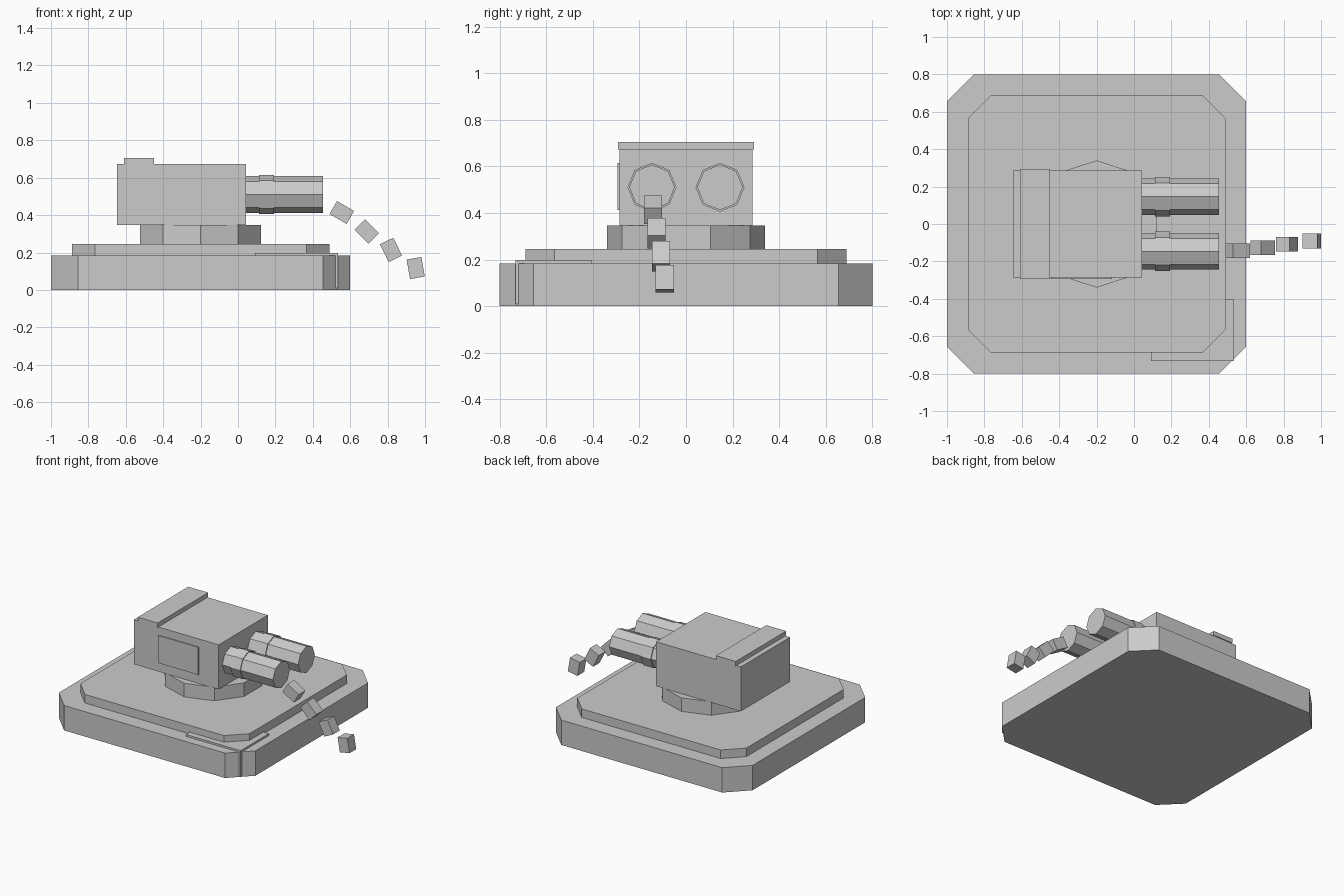
import bpy
import bmesh
from math import radians, cos, sin, pi

cube = bpy.data.objects.get("Cube")
if cube:
    bpy.data.objects.remove(cube, do_unlink=True)

grey = bpy.data.materials.new("plain grey")
grey.use_nodes = True
colour = (0.6, 0.6, 0.6, 1)
grey.diffuse_color = colour
grey.node_tree.nodes["Principled BSDF"].inputs["Base Color"].default_value = colour


def prism(name, outline, z0, z1):
    """Extrude an (x, y) outline from z0 up to z1."""
    bm = bmesh.new()
    face = bm.faces.new([bm.verts.new((x, y, z0)) for x, y in outline])
    top = bmesh.ops.extrude_face_region(bm, geom=[face])["geom"]
    verts = [v for v in top if isinstance(v, bmesh.types.BMVert)]
    bmesh.ops.translate(bm, vec=(0, 0, z1 - z0), verts=verts)
    bmesh.ops.recalc_face_normals(bm, faces=bm.faces)
    mesh = bpy.data.meshes.new(name)
    bm.to_mesh(mesh)
    bm.free()
    mesh.materials.append(grey)
    obj = bpy.data.objects.new(name, mesh)
    bpy.context.collection.objects.link(obj)
    return obj


def rect(x0, x1, y0, y1):
    return [(x0, y0), (x1, y0), (x1, y1), (x0, y1)]


def chamfered(x0, x1, y, c):
    return [(x0 + c, -y), (x1 - c, -y), (x1, c - y), (x1, y - c),
            (x1 - c, y), (x0 + c, y), (x0, y - c), (x0, c - y)]


def polygon(sides, r, cx=0, start=0):
    angles = [start + 2 * pi * i / sides for i in range(sides)]
    return [(cx + r * cos(a), r * sin(a)) for a in angles]


# Stepped base with a corner block standing just proud of it
prism("base", chamfered(-1, 0.6, 0.8, 0.145), 0, 0.183)
prism("upper_base", chamfered(-0.887, 0.49, 0.688, 0.123), 0.183, 0.246)
prism("corner_block", rect(0.09, 0.535, -0.733, -0.405), 0.01, 0.197)

# Turret on a ten-sided ring
prism("turret_ring", polygon(10, 0.34, -0.2, pi / 2), 0.246, 0.346)
prism("turret_body", rect(-0.648, 0.043, -0.286, 0.286), 0.346, 0.673)
prism("roof_plate", rect(-0.61, -0.448, -0.293, 0.293), 0.673, 0.705)
prism("side_panel", rect(-0.445, -0.118, -0.294, -0.28), 0.412, 0.614)

# Twin eight-sided barrels, each with a collar
for side, y in (("right", -0.146), ("left", 0.146)):
    for part, r, x0, x1 in (("barrel", 0.098, 0.03, 0.455),
                            ("collar", 0.105, 0.113, 0.192)):
        obj = prism(f"{side}_{part}", polygon(8, r), x0, x1)
        obj.rotation_euler.y = radians(90)
        obj.location = (0, y, 0.51)

# Blocks falling in an arc from the right barrel
arc = [(0.555, -0.142, 0.414, 30), (0.688, -0.126, 0.313, 45),
       (0.818, -0.108, 0.214, 64), (0.95, -0.091, 0.117, 80)]
for i, (x, y, z, tilt) in enumerate(arc):
    block = prism(f"falling_block_{i + 1}", rect(-0.053, 0.053, -0.039, 0.039), -0.04, 0.04)
    block.rotation_euler.y = radians(tilt)
    block.location = (x, y, z)
